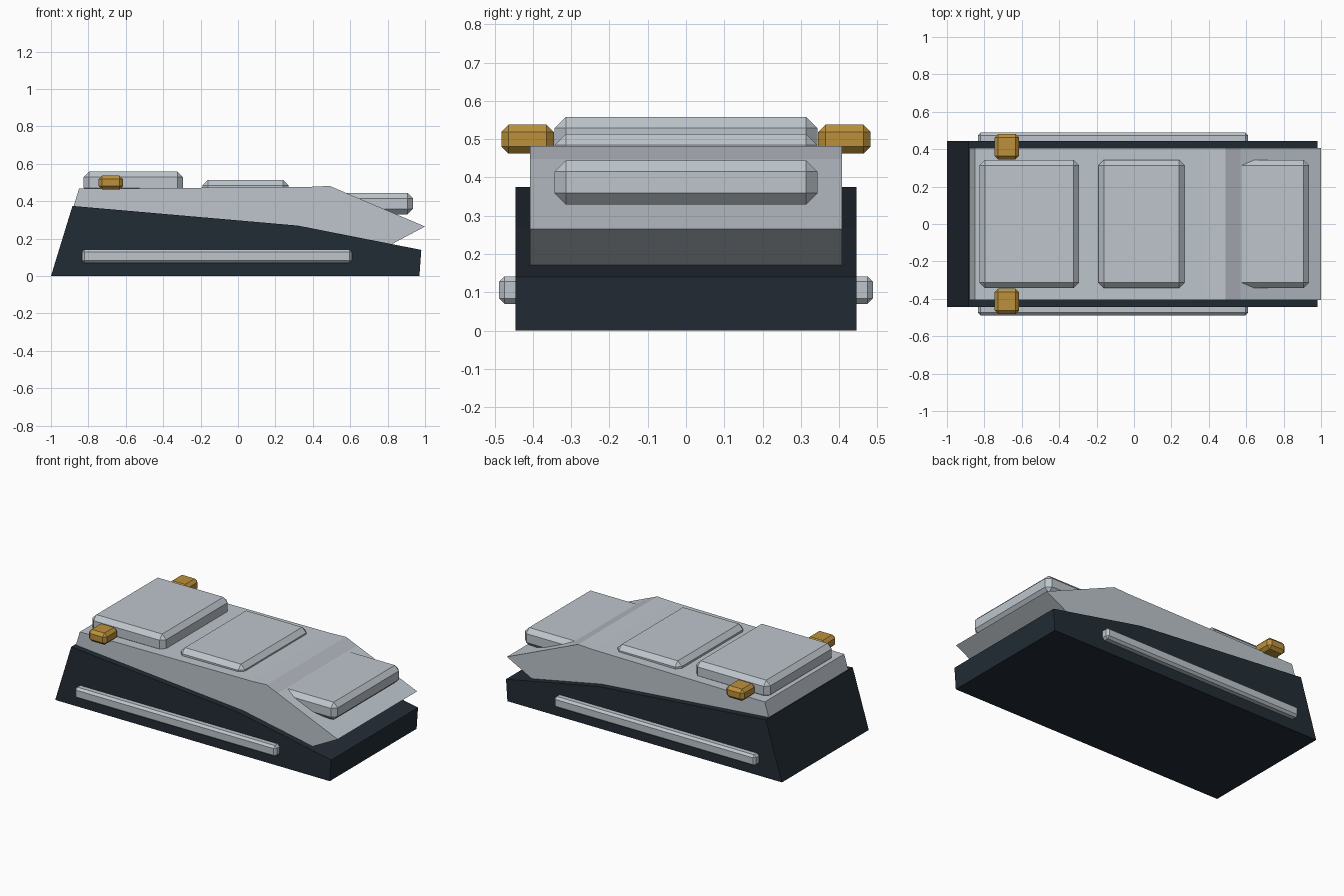
import bpy, bmesh

if "Cube" in bpy.data.objects:
    bpy.data.objects.remove(bpy.data.objects["Cube"])


def material(name, rgb):
    m = bpy.data.materials.new(name)
    m.diffuse_color = (*rgb, 1.0)
    m.use_nodes = True
    m.node_tree.nodes["Principled BSDF"].inputs["Base Color"].default_value = m.diffuse_color
    return m


DARK = material("dark navy", (0.016, 0.025, 0.035))
GREY = material("pale grey", (0.51, 0.56, 0.605))
BAND = material("band grey", (0.45, 0.47, 0.52))
GOLD = material("gold", (0.50, 0.28, 0.045))


def finish(bm, name, mats):
    bmesh.ops.recalc_face_normals(bm, faces=bm.faces)
    me = bpy.data.meshes.new(name)
    bm.to_mesh(me)
    bm.free()
    for m in mats:
        me.materials.append(m)
    ob = bpy.data.objects.new(name, me)
    bpy.context.collection.objects.link(ob)
    return ob


def extrude_profile(name, points, half_width, mats):
    """Side outline (x, z) extruded across y."""
    bm = bmesh.new()
    face = bm.faces.new([bm.verts.new((x, -half_width, z)) for x, z in points])
    ext = bmesh.ops.extrude_face_region(bm, geom=[face])
    moved = [g for g in ext["geom"] if isinstance(g, bmesh.types.BMVert)]
    bmesh.ops.translate(bm, verts=moved, vec=(0, 2 * half_width, 0))
    return finish(bm, name, mats)


def chamfer_box(name, xs, ys, zs, bevel, mat):
    """Box between the given limits with chamfered edges."""
    bm = bmesh.new()
    bmesh.ops.create_cube(bm, size=1.0)
    lims = (xs, ys, zs)
    for v in bm.verts:
        v.co = [(a + b) / 2 + c * (b - a) for c, (a, b) in zip(v.co, lims)]
    bmesh.ops.bevel(bm, geom=bm.edges[:], offset=bevel, segments=1,
                    affect='EDGES', profile=0.5)
    return finish(bm, name, [mat])


# Dark wedge base
extrude_profile("base_hull", [(-1, 0), (0.97, 0), (0.98, 0.14),
                              (0.32, 0.27), (-0.885, 0.375)], 0.445, [DARK])

# Pale upper body with overhanging nose, and a band at the top of the slope
body = extrude_profile("upper_body", [
    (-0.88, 0.37), (-0.85, 0.467), (0.38, 0.477), (0.49, 0.482),
    (0.57, 0.448), (1.0, 0.265), (0.82, 0.17), (0.32, 0.23), (-0.87, 0.33)],
    0.407, [GREY, BAND])
for p in body.data.polygons:
    if 0.5 < p.center.x < 0.56 and p.normal.z > 0.5:
        p.material_index = 1

# Raised pads along the top
for name, xs, top in (("rear_pad", (-0.825, -0.295), 0.558),
                      ("middle_pad", (-0.19, 0.27), 0.514),
                      ("front_pad", (0.48, 0.935), 0.445)):
    chamfer_box(name, xs, (-0.343, 0.343), (top - 0.115, top), 0.029, GREY)

# Side rails and gold blocks on both sides
for side, s in (("front", -1), ("back", 1)):
    chamfer_box(side + "_rail", (-0.835, 0.61), sorted((s * 0.40, s * 0.488)),
                (0.07, 0.142), 0.014, GREY)
    chamfer_box(side + "_gold_block", (-0.745, -0.615),
                sorted((s * 0.345, s * 0.482)), (0.462, 0.538), 0.019, GOLD)
